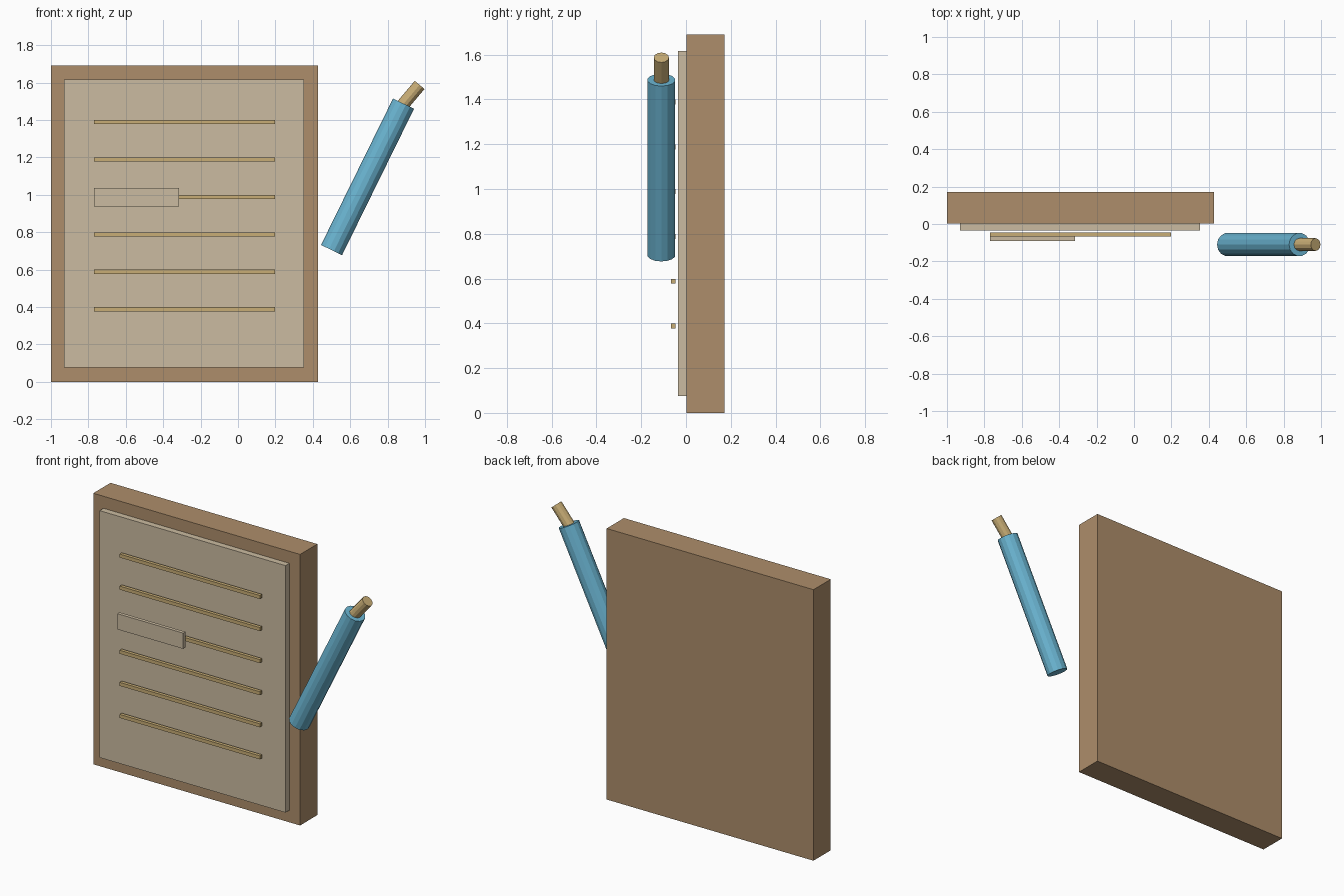
import bpy
from mathutils import Vector

old = bpy.data.objects.get("Cube")
if old:
    bpy.data.objects.remove(old, do_unlink=True)


def material(name, rgb):
    mat = bpy.data.materials.new(name)
    mat.use_nodes = True
    color = (*rgb, 1)
    mat.diffuse_color = color
    mat.node_tree.nodes["Principled BSDF"].inputs["Base Color"].default_value = color
    return mat


wood = material("brown wood", (0.42, 0.27, 0.145))
paper = material("cream paper", (0.60, 0.50, 0.355))
gold = material("tan gold", (0.58, 0.42, 0.18))
blue = material("sky blue", (0.145, 0.46, 0.64))


def box(name, low, high, mat):
    low, high = Vector(low), Vector(high)
    bpy.ops.mesh.primitive_cube_add(size=1, location=(low + high) / 2)
    ob = bpy.context.object
    ob.name = name
    ob.scale = high - low
    ob.data.materials.append(mat)
    return ob


def rod(name, start, end, radius, sides, mat):
    start, end = Vector(start), Vector(end)
    axis = end - start
    bpy.ops.mesh.primitive_cylinder_add(
        vertices=sides, radius=radius, depth=axis.length, location=(start + end) / 2)
    ob = bpy.context.object
    ob.name = name
    ob.rotation_euler = axis.to_track_quat("Z", "Y").to_euler()
    ob.data.materials.append(mat)
    return ob


# Backing board and the sheet mounted on its front
box("board", (-1, 0.002, 0), (0.427, 0.172, 1.69), wood)
box("sheet", (-0.93, -0.036, 0.075), (0.353, 0.002, 1.615), paper)

# Ruled lines, evenly spaced up the sheet
for i in range(6):
    z = 0.388 + 0.2 * i
    box(f"ruled_line_{i + 1}", (-0.77, -0.067, z - 0.011), (0.198, -0.046, z + 0.011), gold)

# Raised label over one line
box("label", (-0.77, -0.09, 0.938), (-0.315, -0.068, 1.036), paper)

# Leaning pen with a bent tip
rod("pen_body", (0.50, -0.11, 0.704), (0.885, -0.11, 1.487), 0.0625, 14, blue)
rod("pen_tip", (0.868, -0.11, 1.465), (0.971, -0.11, 1.587), 0.034, 12, gold)
